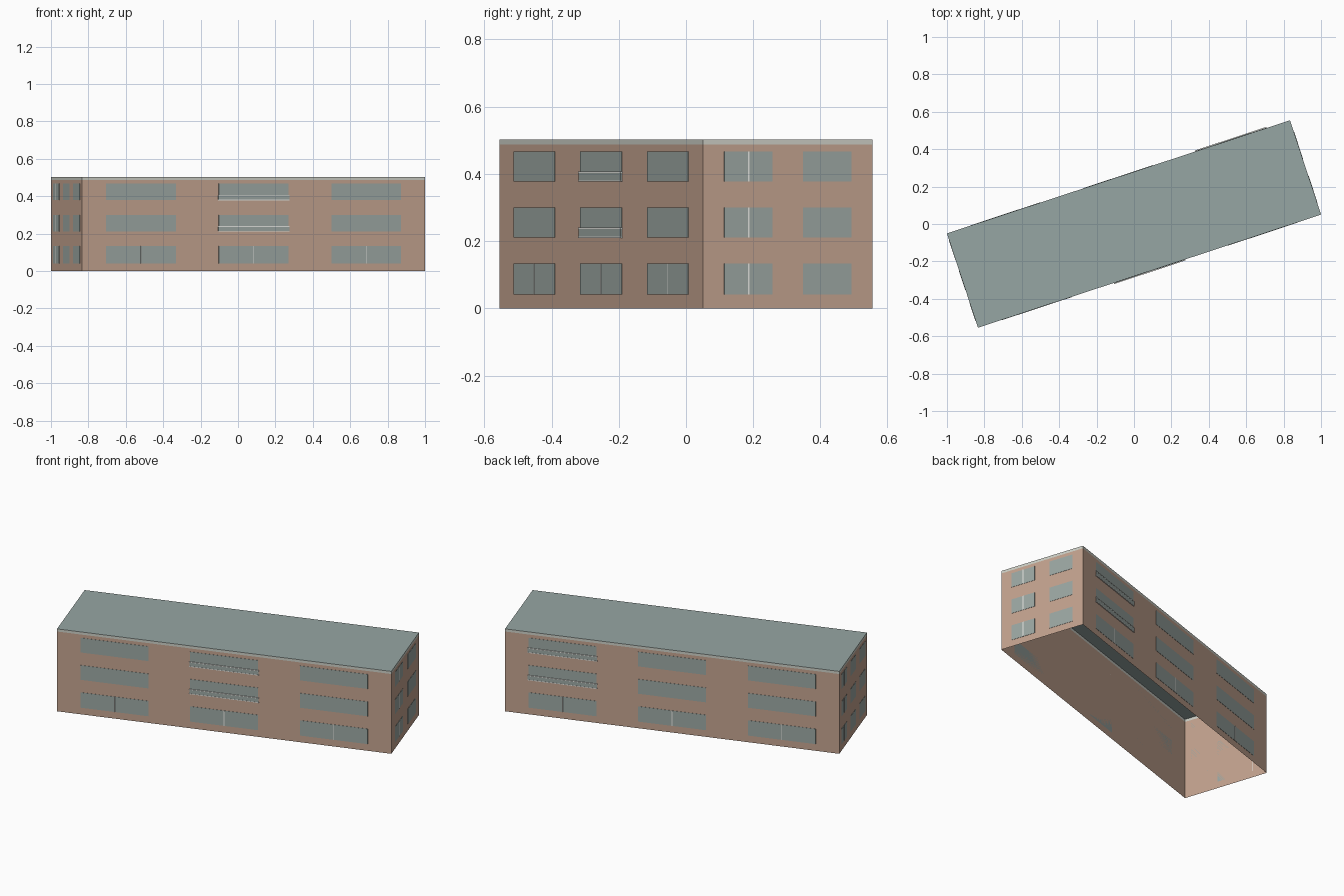
import bpy, bmesh, math
from mathutils import Matrix

cube = bpy.data.objects.get("Cube")
if cube:
    bpy.data.objects.remove(cube, do_unlink=True)

LENGTH, WIDTH, HEIGHT, EAVES = 1.932, 0.531, 0.503, 0.487
TURN = Matrix.Rotation(math.radians(18.25), 4, 'Z')
FLOORS = [(0.041, 0.134), (0.211, 0.3), (0.378, 0.467)]


def material(name, srgb):
    linear = [((c / 255 + 0.055) / 1.055) ** 2.4 for c in srgb] + [1]
    m = bpy.data.materials.new(name)
    m.use_nodes = True
    m.diffuse_color = linear
    m.node_tree.nodes["Principled BSDF"].inputs["Base Color"].default_value = linear
    return m


BRICK = material("tan wall", (195, 163, 143))
GLASS = material("window grey", (156, 167, 163))
ROOF = material("roof grey", (150, 166, 164))
TRIM = material("pale trim", (205, 207, 198))
WHITE = material("white frame", (235, 236, 231))


def finish(bm, name, mat):
    mesh = bpy.data.meshes.new(name)
    bm.transform(TURN)
    bm.to_mesh(mesh)
    bm.free()
    mesh.materials.append(mat)
    ob = bpy.data.objects.new(name, mesh)
    bpy.context.collection.objects.link(ob)


def ring(name, z0, z1, mat):
    """Four upright faces around the plan, open above and below."""
    bm = bmesh.new()
    bmesh.ops.create_cube(bm, size=1)
    caps = [f for f in bm.faces if abs(f.normal.z) > 0.5]
    bmesh.ops.delete(bm, geom=caps, context='FACES_ONLY')
    bmesh.ops.transform(bm, verts=bm.verts, matrix=Matrix.Translation((0, 0, (z0 + z1) / 2))
                        @ Matrix.Diagonal((LENGTH, WIDTH, z1 - z0, 1)))
    finish(bm, name, mat)


# Shell: walls, eaves band and flat roof, with no floor
ring("walls", 0, EAVES, BRICK)
ring("eaves_band", EAVES, HEIGHT, TRIM)
roof = bmesh.new()
bmesh.ops.create_grid(roof, x_segments=1, y_segments=1, size=0.5,
                      matrix=Matrix.Translation((0, 0, HEIGHT)) @ Matrix.Diagonal((LENGTH, WIDTH, 1, 1)))
finish(roof, "roof", ROOF)


def plate(bm, side, centre, width, z0, z1, depth, start=0):
    """Box on a wall; side counts quarter turns from the front."""
    reach = (LENGTH if side % 2 else WIDTH) / 2 + start
    bmesh.ops.create_cube(bm, size=1, matrix=Matrix.Rotation(side * math.pi / 2, 4, 'Z')
                          @ Matrix.Translation((centre, -reach - depth / 2, (z0 + z1) / 2))
                          @ Matrix.Diagonal((width, depth, z1 - z0, 1)))


# Each facade: name, columns, balcony column, rule for windows with a centre bar
FACADES = [
    ("front", 3, 1, lambda col, floor: floor == 0),
    ("left_end", 2, None, lambda col, floor: col == 0),
    ("back", 3, 0, lambda col, floor: floor == 0),
    ("right_end", 3, None, lambda col, floor: col == 0),
]

for side, (name, columns, balcony, barred) in enumerate(FACADES):
    span = WIDTH if side % 2 else LENGTH
    pitch, share = (0.328, 0.203) if columns == 3 else (0.464, 0.285)
    windows, bars, rails, panels = (bmesh.new() for _ in range(4))
    for col in range(columns):
        centre = (col - (columns - 1) / 2) * pitch * span
        width = share * span
        for floor, (z0, z1) in enumerate(FLOORS):
            plate(windows, side, centre, width, z0, z1, 0.0015)
            if barred(col, floor):
                plate(bars, side, centre, 0.004, z0, z1, 0.0025)
            # Shallow balcony: slab, glass panel and hand rail
            if col == balcony and floor > 0:
                plate(rails, side, centre, width + 0.01, z0 - 0.001, z0 + 0.003, 0.006)
                plate(panels, side, centre, width + 0.008, z0 + 0.003, z0 + 0.025, 0.002, 0.003)
                plate(rails, side, centre, width + 0.01, z0 + 0.025, z0 + 0.029, 0.006)
    finish(windows, name + "_windows", GLASS)
    finish(bars, name + "_window_bars", WHITE)
    if balcony is not None:
        finish(rails, name + "_balcony_rails", WHITE)
        finish(panels, name + "_balcony_panels", GLASS)
    else:
        rails.free()
        panels.free()
